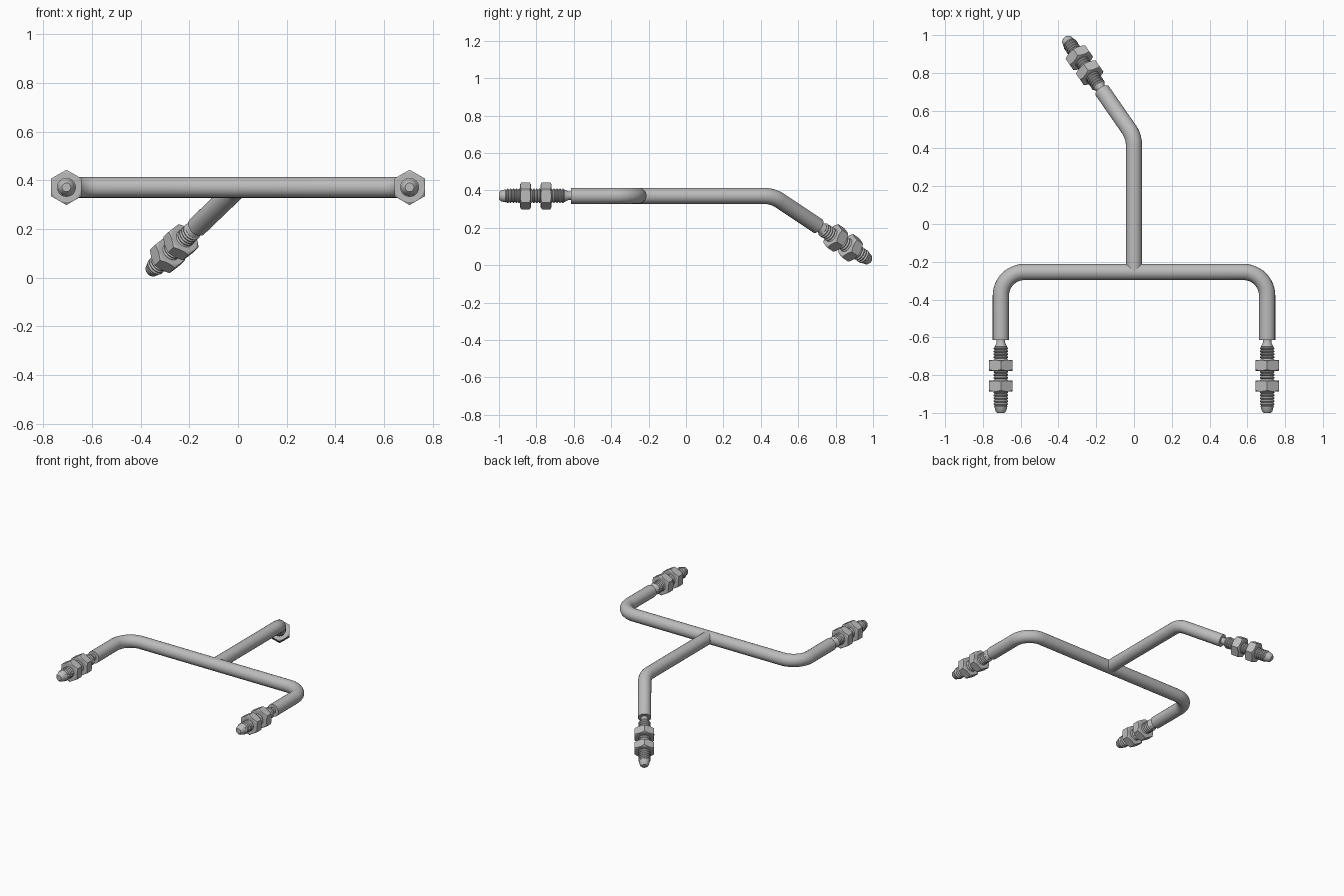
import bpy, bmesh, math
from mathutils import Vector, Matrix

if "Cube" in bpy.data.objects:
    bpy.data.objects.remove(bpy.data.objects["Cube"], do_unlink=True)

grey = bpy.data.materials.new("brushed grey metal")
grey.use_nodes = True
grey.diffuse_color = (0.5, 0.5, 0.5, 1)
grey.node_tree.nodes["Principled BSDF"].inputs["Base Color"].default_value = (0.5, 0.5, 0.5, 1)

TUBE_R, BEND_R, HEIGHT = 0.043, 0.125, 0.371
BAR_Y, LEG_X, LEG_END = -0.254, 0.705, -0.615


def finish(obj, angle=35):
    """Apply the material and smooth shading with sharp edges."""
    bpy.ops.object.select_all(action="DESELECT")
    obj.select_set(True)
    bpy.context.view_layer.objects.active = obj
    obj.data.materials.clear()
    obj.data.materials.append(grey)
    bpy.ops.object.shade_smooth_by_angle(angle=math.radians(angle))


def rounded_path(corners, steps=12):
    """Replace each inner corner with a circular bend."""
    pts = [corners[0]]
    for a, b, c in zip(corners, corners[1:], corners[2:]):
        u, v = (a - b).normalized(), (c - b).normalized()
        half = u.angle(v) / 2
        centre = b + (u + v).normalized() * BEND_R / math.sin(half)
        setback = BEND_R / math.tan(half)
        start, end = b + u * setback - centre, b + v * setback - centre
        turn = start.rotation_difference(end)
        for i in range(steps + 1):
            part = Matrix.Rotation(turn.angle * i / steps, 3, turn.axis)
            pts.append(centre + part @ start)
    return pts + [corners[-1]]


def tube(name, corners):
    pts = rounded_path([Vector(c) for c in corners])
    curve = bpy.data.curves.new(name, "CURVE")
    curve.dimensions = "3D"
    curve.bevel_depth, curve.bevel_resolution = TUBE_R, 8
    curve.use_fill_caps = True
    spline = curve.splines.new("POLY")
    spline.points.add(len(pts) - 1)
    for p, co in zip(spline.points, pts):
        p.co = (*co, 1)
    obj = bpy.data.objects.new(name, curve)
    bpy.context.collection.objects.link(obj)
    bpy.ops.object.select_all(action="DESELECT")
    obj.select_set(True)
    bpy.context.view_layer.objects.active = obj
    bpy.ops.object.convert(target="MESH")
    finish(bpy.context.view_layer.objects.active)


def loft(name, rings, matrix, angle):
    """Skin a stack of closed rings and cap both ends."""
    bm = bmesh.new()
    loops = [[bm.verts.new(p) for p in ring] for ring in rings]
    n = len(loops[0])
    for low, high in zip(loops, loops[1:]):
        for i in range(n):
            j = (i + 1) % n
            bm.faces.new((low[i], low[j], high[j], high[i]))
    bm.faces.new(loops[0][::-1])
    bm.faces.new(loops[-1])
    mesh = bpy.data.meshes.new(name)
    bm.to_mesh(mesh)
    bm.free()
    obj = bpy.data.objects.new(name, mesh)
    bpy.context.collection.objects.link(obj)
    obj.matrix_world = matrix
    finish(obj, angle)


def circle(r, z, n=28):
    return [(r * math.cos(2 * math.pi * i / n), r * math.sin(2 * math.pi * i / n), z)
            for i in range(n)]


def stud(name, matrix):
    """Threaded stud: narrow neck, ridged body, tapered tip."""
    profile = [(0.022, -0.005), (0.022, 0.012), (0.033, 0.034)]
    pitch, first, count = 0.0155, 0.036, 20
    for i in range(count):
        z = first + i * pitch
        profile += [(0.032, z), (0.039, z + pitch * 0.4), (0.039, z + pitch * 0.6)]
    profile += [(0.032, first + count * pitch), (0.035, 0.350),
                (0.028, 0.376), (0.018, 0.386)]
    loft(name, [circle(r, z) for r, z in profile], matrix, 30)


def nut(name, matrix, z0, thick=0.058, flat=0.0628, per_side=8):
    """Hexagonal nut whose corners are chamfered by a cone at both ends."""
    count = 6 * per_side
    rings = [[], [], [], []]
    for i in range(count):
        a = 2 * math.pi * i / count
        off = (a + math.pi / 6) % (math.pi / 3) - math.pi / 6
        # a corner of the hexagon lies on the local x axis
        r = flat / math.cos(math.pi / 6 - abs(off))
        inner = flat * 0.97
        drop = (r - inner) * 0.6
        for ring, rad, z in zip(rings, (inner, r, r, inner),
                                (0, drop, thick - drop, thick)):
            ring.append((rad * math.cos(a), rad * math.sin(a), z0 + z))
    loft(name, rings, matrix, 20)


def fitting(prefix, origin, direction):
    # local z runs along the fitting, local x points as near to up as possible
    axis = Vector(direction).normalized()
    up = Vector((0, 0, 1))
    x = (up - axis * up.dot(axis)).normalized()
    y = axis.cross(x)
    matrix = Matrix((x, y, axis)).transposed().to_4x4()
    matrix.translation = origin
    stud(prefix + "_threaded_stud", matrix)
    nut(prefix + "_inner_nut", matrix, 0.104)
    nut(prefix + "_outer_nut", matrix, 0.214)


# Front tube: crossbar with two forward legs
tube("crossbar_tube", [(-LEG_X, LEG_END, HEIGHT), (-LEG_X, BAR_Y, HEIGHT),
                       (LEG_X, BAR_Y, HEIGHT), (LEG_X, LEG_END, HEIGHT)])

# Rear branch, bent down and to the right
bend = Vector((0, 0.463, HEIGHT))
rear_dir = Vector((-0.5, 0.72, -0.48)).normalized()
rear_end = bend + rear_dir * 0.336
tube("rear_branch_tube", [(0, BAR_Y, HEIGHT), bend, rear_end])

# Threaded end fittings
for side, sign in (("left", 1), ("right", -1)):
    fitting(side, Vector((sign * LEG_X, LEG_END, HEIGHT)), (0, -1, 0))
fitting("rear", rear_end, rear_dir)
